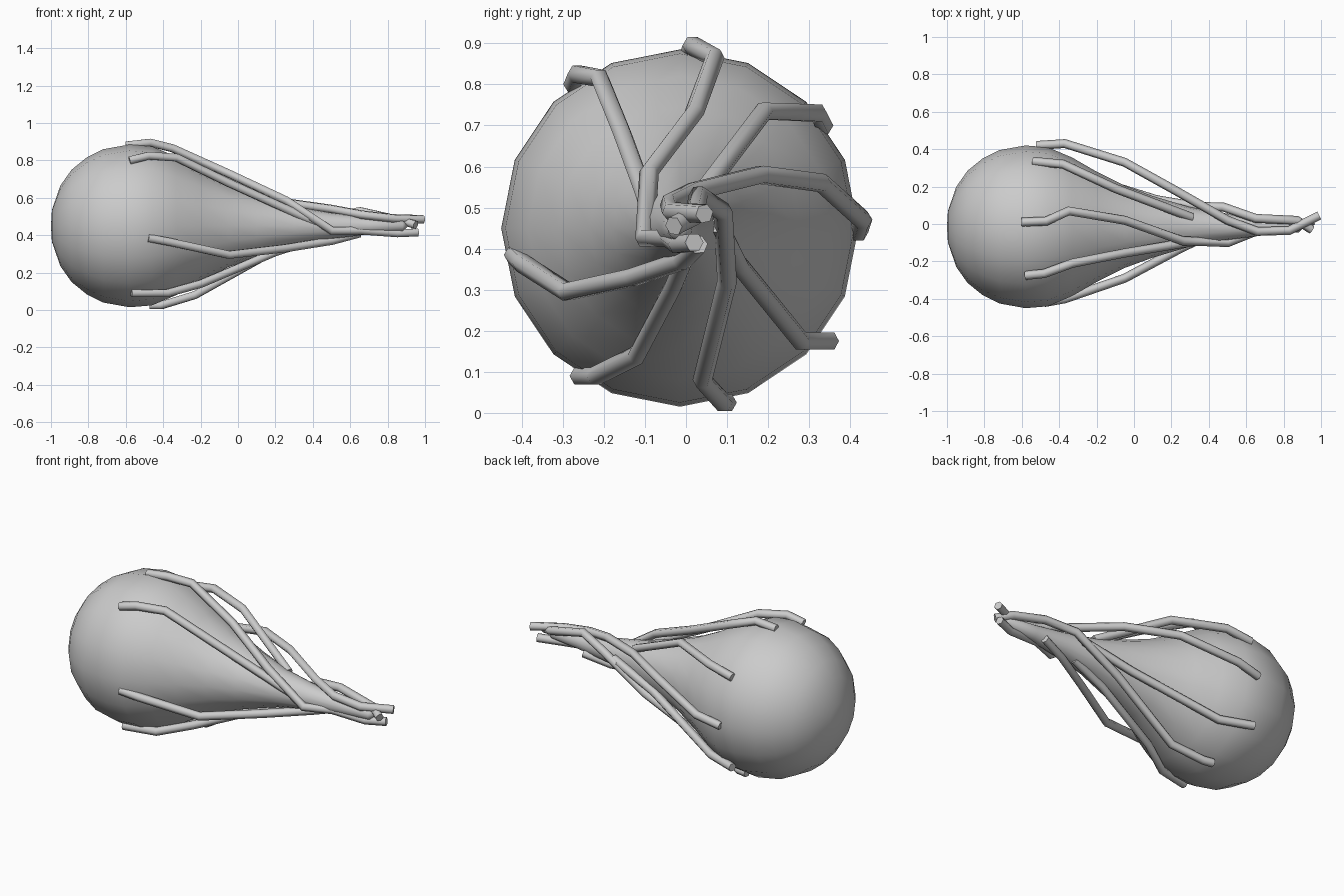
import bpy, bmesh, math

CY, CZ = -0.015, 0.45   # axis of the bulb

# bulb body: 16-sided lathe along x (round end, long concave neck)
profile = [(-1.0, 0.0), (-0.995, 0.085), (-0.95, 0.215), (-0.89, 0.30), (-0.81, 0.365),
           (-0.72, 0.41), (-0.58, 0.435), (-0.46, 0.425), (-0.33, 0.37), (-0.2, 0.295),
           (-0.05, 0.22), (0.1, 0.165), (0.3, 0.105), (0.5, 0.07), (0.7, 0.045),
           (0.88, 0.03), (0.91, 0.0)]
bm = bmesh.new()
vs = [bm.verts.new((x, CY, CZ + r)) for x, r in profile]
es = [bm.edges.new(p) for p in zip(vs, vs[1:])]
bmesh.ops.spin(bm, geom=vs + es, cent=(0, CY, CZ), axis=(1, 0, 0),
               angle=math.tau, steps=16, use_merge=True)
bmesh.ops.remove_doubles(bm, verts=bm.verts, dist=1e-4)
bmesh.ops.recalc_face_normals(bm, faces=bm.faces)
me = bpy.data.meshes.new("bulb_body")
bm.to_mesh(me)
bm.free()
for p in me.polygons:
    p.use_smooth = True
bpy.context.collection.objects.link(bpy.data.objects.new("bulb_body", me))

# vines: hexagonal tubes running over the bulb and twisting round the neck
vines = {
    "vine_right_side": [(-0.52, .42, .44), (-0.37, .43, .47), (-0.05, .33, .56), (.22, .18, .58),
                        (.5, .02, .54), (.66, -.04, .51), (.83, -.035, .49), (.99, .045, .485)],
    "vine_upper_back": [(-0.54, .335, .70), (-0.38, .32, .73), (-0.1, .19, .735), (.31, .035, .53)],
    "vine_top": [(-0.6, .01, .88), (-0.47, .015, .895), (-0.35, .07, .865), (-0.05, .02, .73),
                 (.26, -.09, .585), (.5, -.10, .425), (.65, -.04, .425), (.85, -.02, .41),
                 (.96, .02, .415)],
    "vine_upper_front": [(-0.58, -.275, .80), (-0.48, -.265, .825), (-0.33, -.21, .815),
                         (-0.05, -.155, .68), (.28, -.10, .53), (.5, -.07, .43)],
    "vine_front": [(-0.48, -.42, .385), (-0.37, -.40, .365), (-0.05, -.29, .295),
                   (.25, -.13, .33), (.5, -.01, .37), (.65, .03, .41)],
    "vine_lower_front": [(-0.57, -.26, .09), (-0.38, -.22, .09), (-0.2, -.12, .14),
                         (.2, -.03, .31), (.42, .0, .38)],
    "vine_bottom": [(-0.47, .10, .025), (-0.41, .09, .025), (-0.23, .04, .08), (.2, .10, .32),
                    (.48, .09, .49), (.65, .03, .53), (.87, .02, .48), (.95, -.03, .455)],
    "vine_lower_back": [(-0.55, .35, .175), (-0.36, .28, .175), (.12, .13, .36), (.42, .08, .46)],
}
for name, pts in vines.items():
    cu = bpy.data.curves.new(name, 'CURVE')
    cu.dimensions = '3D'
    cu.bevel_depth = 0.024
    cu.bevel_resolution = 1
    cu.use_fill_caps = True
    sp = cu.splines.new('POLY')
    sp.points.add(len(pts) - 1)
    for p, co in zip(sp.points, pts):
        p.co = (*co, 1)
    sp.use_smooth = True
    bpy.context.collection.objects.link(bpy.data.objects.new(name, cu))
